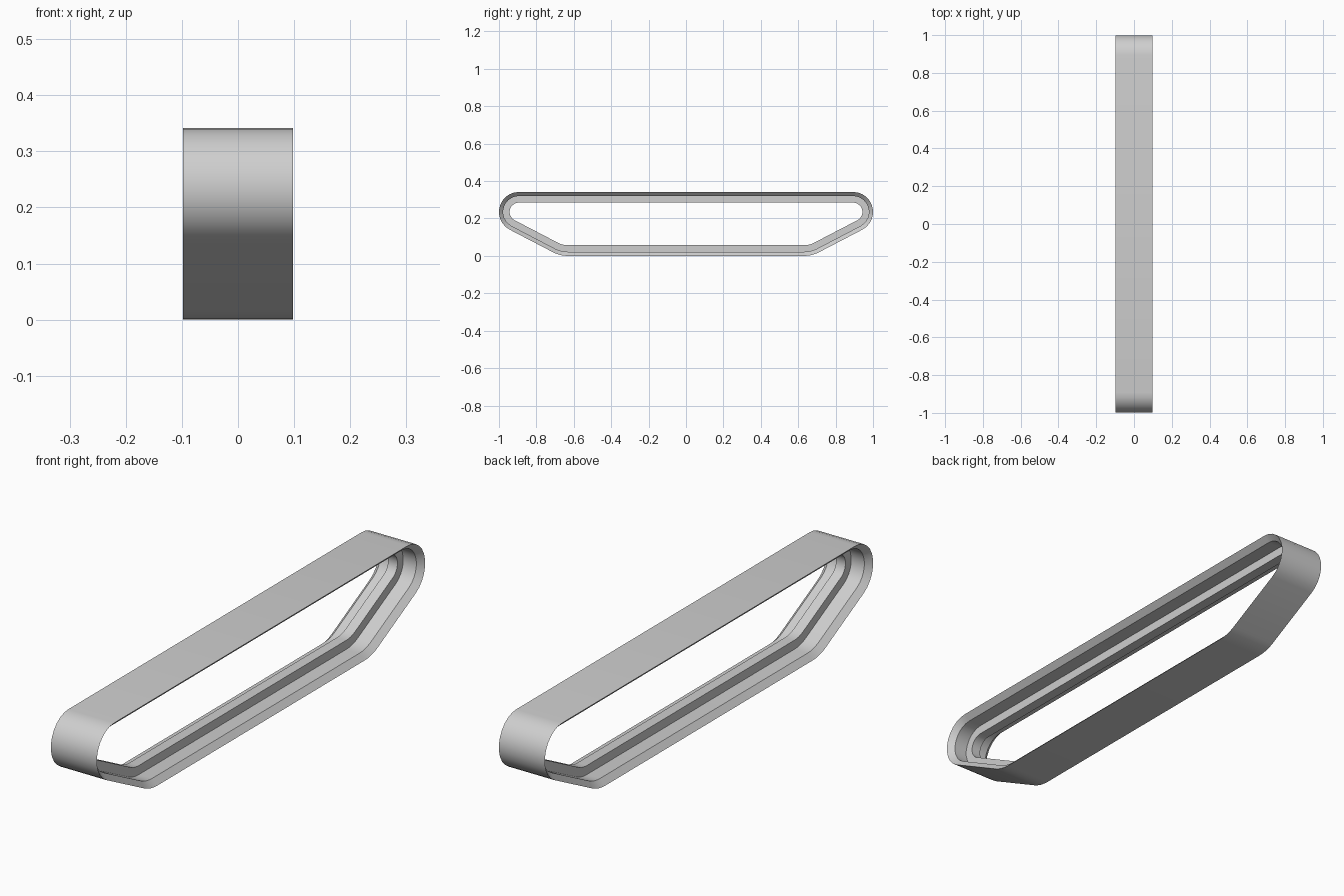
import bpy, bmesh, math
from mathutils import Vector

cube = bpy.data.objects.get("Cube")
if cube:
    bpy.data.objects.remove(cube, do_unlink=True)

grey = bpy.data.materials.new("light_grey")
grey.use_nodes = True
colour = (0.62, 0.62, 0.62, 1)
grey.diffuse_color = colour
grey.node_tree.nodes["Principled BSDF"].inputs["Base Color"].default_value = colour


def arc(cy, cz, r, start, end, steps):
    """Points of an arc in the y-z plane, each with its outward normal."""
    result = []
    for i in range(steps + 1):
        a = math.radians(start + (end - start) * i / steps)
        n = Vector((0, math.cos(a), math.sin(a)))
        result.append((Vector((0, cy, cz)) + n * r, n))
    return result


# Side outline: soft lower corner, sloped run, round end, then mirrored in y
SLOPE = 27.5
half = arc(0.632, 0.17, 0.17, -90, SLOPE - 90, 4)
half += arc(0.893, 0.235, 0.107, SLOPE - 90, 90, 11)
flip = Vector((1, -1, 1))
path = half + [(p * flip, n * flip) for p, n in reversed(half)]


def sweep(name, section):
    """Sweep a closed (x, inset depth) section round the outline."""
    bm = bmesh.new()
    rings = [[bm.verts.new(p - n * d + Vector((x, 0, 0))) for x, d in section]
             for p, n in path]
    count = len(section)
    for i, ring in enumerate(rings):
        nxt = rings[(i + 1) % len(rings)]
        for j in range(count):
            k = (j + 1) % count
            bm.faces.new((ring[j], ring[k], nxt[k], nxt[j]))
    bmesh.ops.recalc_face_normals(bm, faces=bm.faces)
    mesh = bpy.data.meshes.new(name)
    bm.to_mesh(mesh)
    bm.free()
    mesh.materials.append(grey)
    obj = bpy.data.objects.new(name, mesh)
    bpy.context.collection.objects.link(obj)
    bpy.ops.object.select_all(action='DESELECT')
    obj.select_set(True)
    bpy.context.view_layer.objects.active = obj
    bpy.ops.object.shade_smooth_by_angle(angle=math.radians(30))
    return obj


# Flat outer band with inner edges chamfered to a thin rim
sweep("track_band", [(-0.098, 0), (0.098, 0), (0.076, 0.022), (-0.076, 0.022)])

# Central guide rib on the inside, slightly sunk into the band
sweep("guide_rib", [(-0.02, 0.015), (0.02, 0.015), (0.02, 0.057), (-0.02, 0.057)])
